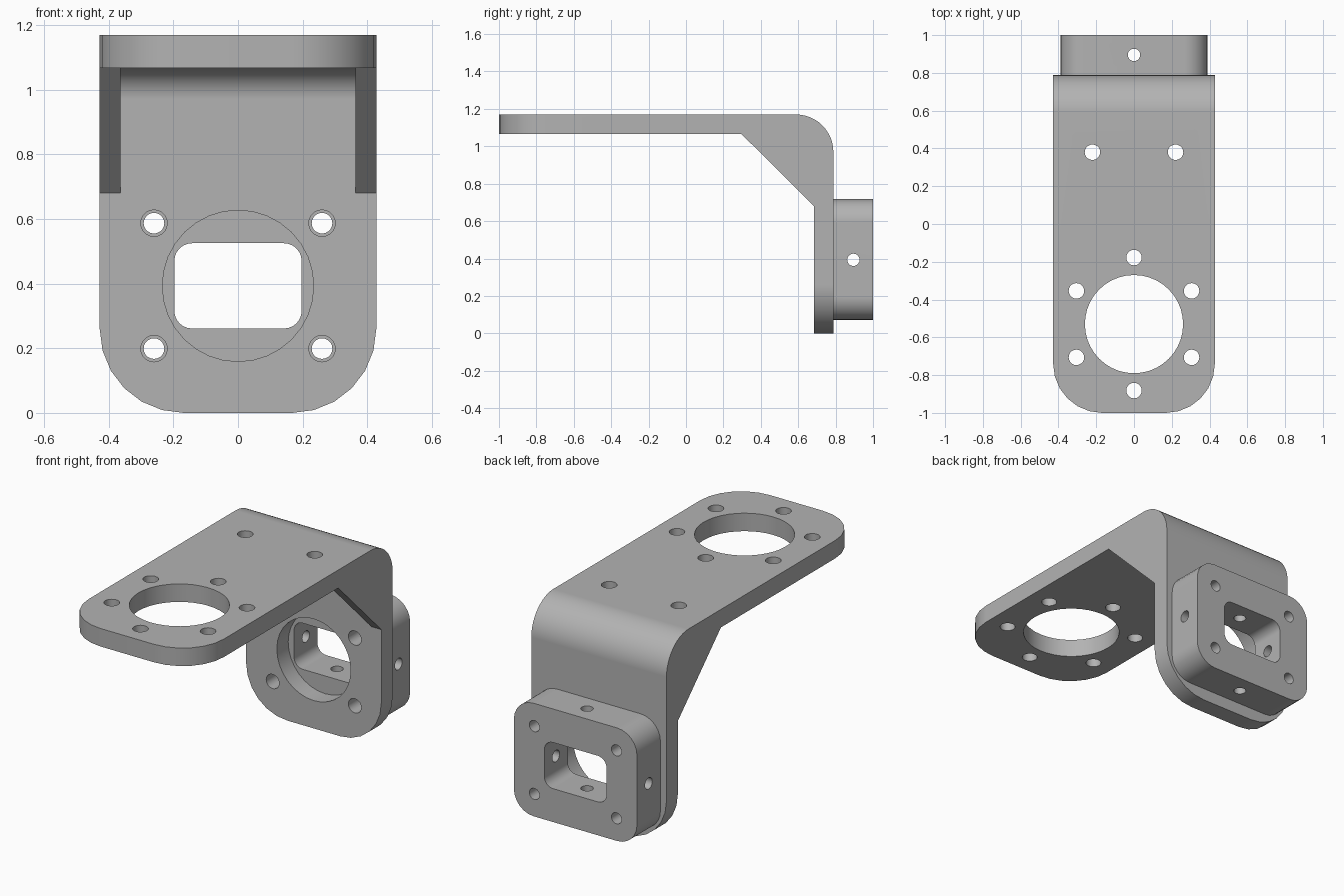
import bpy, bmesh
from math import sin, cos, pi
from mathutils import Matrix, Vector

if "Cube" in bpy.data.objects:
    bpy.data.objects.remove(bpy.data.objects["Cube"], do_unlink=True)

grey = bpy.data.materials.new("plain grey")
grey.use_nodes = True
grey.diffuse_color = (0.45, 0.45, 0.45, 1)
grey.node_tree.nodes["Principled BSDF"].inputs["Base Color"].default_value = (0.45, 0.45, 0.45, 1)

W, TOP, THICK = 0.428, 1.17, 0.103      # half width, height, plate thickness
BACK, END = 0.788, 1.0                  # rear of the plate, rear of the block
HOLE_Z = 0.393                          # height of the mounting window


def finish(bm, name):
    bmesh.ops.recalc_face_normals(bm, faces=bm.faces)
    mesh = bpy.data.meshes.new(name)
    bm.to_mesh(mesh)
    bm.free()
    mesh.materials.append(grey)
    obj = bpy.data.objects.new(name, mesh)
    bpy.context.collection.objects.link(obj)
    return obj


def prism(name, outline, x0, x1, round_edges=None, radius=0.26):
    """Extrude a (y, z) outline along x, optionally rounding chosen edges."""
    bm = bmesh.new()
    face = bm.faces.new([bm.verts.new((x0, y, z)) for y, z in outline])
    new = bmesh.ops.extrude_face_region(bm, geom=[face])["geom"]
    bmesh.ops.translate(bm, vec=(x1 - x0, 0, 0),
                        verts=[v for v in new if isinstance(v, bmesh.types.BMVert)])
    if round_edges:
        edges = [e for e in bm.edges if round_edges(e)]
        bmesh.ops.bevel(bm, geom=edges, offset=radius, segments=6,
                        profile=0.5, affect='EDGES')
    return finish(bm, name)


def cylinder(axis, centre, radius, depth, sides=20):
    bm = bmesh.new()
    turn = Vector((0, 0, 1)).rotation_difference(Vector(axis)).to_matrix().to_4x4()
    bmesh.ops.create_cone(bm, cap_ends=True, segments=sides, radius1=radius,
                          radius2=radius, depth=depth,
                          matrix=Matrix.Translation(centre) @ turn)
    return finish(bm, "cutter")


def rounded_box(name, x, y0, y1, z0, z1, radius):
    along_y = lambda e: abs(e.verts[0].co.y - e.verts[1].co.y) > 0.01
    return prism(name, [(y0, z0), (y1, z0), (y1, z1), (y0, z1)], -x, x, along_y, radius)


def combine(obj, other, operation='DIFFERENCE'):
    mod = obj.modifiers.new("combine", 'BOOLEAN')
    mod.operation, mod.solver, mod.object = operation, 'EXACT', other
    bpy.context.view_layer.objects.active = obj
    bpy.ops.object.modifier_apply(modifier=mod.name)
    bpy.data.objects.remove(other, do_unlink=True)


def smooth(obj):
    bpy.ops.object.select_all(action='DESELECT')
    obj.select_set(True)
    bpy.context.view_layer.objects.active = obj
    bpy.ops.object.shade_smooth_by_angle(angle=pi / 6)
    mod = obj.modifiers.new("flat face normals", 'WEIGHTED_NORMAL')
    mod.keep_sharp = True


# Bent plate: L profile with a rounded bend, outer corners rounded off
def bend(radius):
    cy, cz = BACK - 0.2, TOP - 0.2
    return [(cy + radius * sin(i * pi / 24), cz + radius * cos(i * pi / 24)) for i in range(13)]


profile = ([(-1, TOP - THICK), (-1, TOP)] + bend(0.2) + [(BACK, 0), (BACK - THICK, 0)]
           + bend(0.2 - THICK)[::-1])


def outer_corner(e):
    a, b = e.verts[0].co, e.verts[1].co
    return abs(a.x - b.x) < 0.01 and (max(a.y, b.y) < -0.99 or max(a.z, b.z) < 0.01)


bracket = prism("bent_plate", profile, -W, W, outer_corner)

# Triangular gussets flush with both sides
inner_y, inner_z = BACK - THICK, TOP - THICK
for x0, x1 in ((-W, -0.364), (0.364, W)):
    gusset = prism("gusset", [(0.295, inner_z), (inner_y, 0.68), (inner_y + 0.03, 0.68),
                              (inner_y + 0.03, inner_z + 0.02), (0.295, inner_z + 0.02)], x0, x1)
    combine(bracket, gusset, 'UNION')

# Large opening and its ring of six holes, plus two holes near the bend
combine(bracket, cylinder((0, 0, 1), (0, -0.53, TOP), 0.26, 0.4, 40))
ring = [(0.352 * sin(i * pi / 3), -0.53 + 0.352 * cos(i * pi / 3)) for i in range(6)]
for x, y in ring + [(-0.22, 0.38), (0.22, 0.38)]:
    combine(bracket, cylinder((0, 0, 1), (x, y, TOP), 0.041, 0.4))

# Round opening and screw holes in the upright plate
screws = [(x, HOLE_Z + z) for x in (-0.26, 0.26) for z in (-0.194, 0.194)]
combine(bracket, cylinder((0, 1, 0), (0, BACK - 0.05, HOLE_Z), 0.234, 0.3, 32))
for x, z in screws:
    combine(bracket, cylinder((0, 1, 0), (x, BACK - 0.05, z), 0.041, 0.3))
smooth(bracket)

# Rear mounting block with a rounded window
block = rounded_box("mounting_block", 0.39, BACK, END, 0.07, 0.717, 0.125)
combine(block, rounded_box("cutter", 0.197, BACK - 0.1, END + 0.1,
                           HOLE_Z - 0.132, HOLE_Z + 0.132, 0.055))
for x, z in screws:
    combine(block, cylinder((0, 1, 0), (x, 0.9, z), 0.032, 0.5))
for axis in ((1, 0, 0), (0, 0, 1)):
    combine(block, cylinder(axis, (0, 0.895, HOLE_Z), 0.033, 1.2))
smooth(block)
